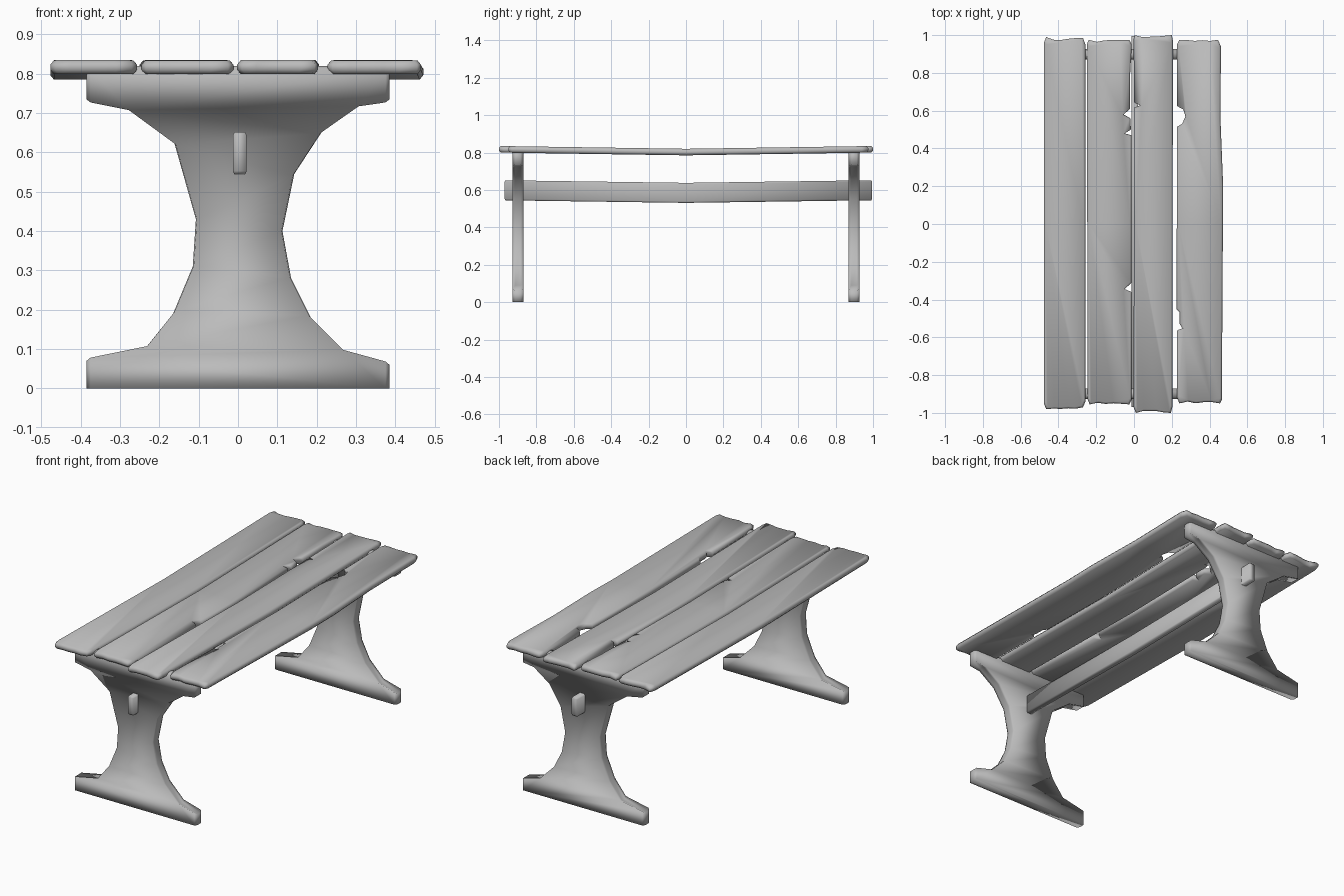
import bpy
import bmesh
import random
from mathutils import Vector

random.seed(4)

cube = bpy.data.objects.get("Cube")
if cube:
    bpy.data.objects.remove(cube, do_unlink=True)

grey = bpy.data.materials.new("weathered grey wood")
grey.use_nodes = True
grey.diffuse_color = (0.5, 0.5, 0.5, 1)
grey.node_tree.nodes["Principled BSDF"].inputs["Base Color"].default_value = (0.5, 0.5, 0.5, 1)


def chamfered_slab(name, outline, start, thick, edge, inset, sag=0, upright=False):
    """Stack an outline into a slab whose two rims are drawn in by inset."""
    xs, ys = zip(*outline)
    cx, cy = (min(xs) + max(xs)) / 2, (min(ys) + max(ys)) / 2
    kx = 1 - 2 * inset / (max(xs) - min(xs))
    ky = 1 - 2 * inset / (max(ys) - min(ys))
    bm = bmesh.new()
    rings = []
    for h, rim in ((0, True), (edge, False), (thick - edge, False), (thick, True)):
        ring = []
        for x, y in outline:
            if rim:
                x = cx + (x - cx) * kx
                if not (upright and y == 0):
                    y = cy + (y - cy) * ky
            point = (x, start + h, y) if upright else (x, y, start + h)
            ring.append(bm.verts.new(point))
        rings.append(ring)
    count = len(outline)
    for low, high in zip(rings, rings[1:]):
        for i in range(count):
            j = (i + 1) % count
            bm.faces.new((low[i], low[j], high[j], high[i]))
    bm.faces.new(rings[0])
    bm.faces.new(rings[-1])
    # Boards bend down towards their middle
    if sag:
        bmesh.ops.bisect_plane(bm, geom=bm.verts[:] + bm.edges[:] + bm.faces[:],
                               plane_co=Vector((0, 0, 0)), plane_no=Vector((0, 1, 0)))
        for v in bm.verts:
            v.co.z -= sag * (1 - abs(v.co.y))
    bmesh.ops.recalc_face_normals(bm, faces=bm.faces[:])
    for face in bm.faces:
        face.smooth = True
    mesh = bpy.data.meshes.new(name)
    bm.to_mesh(mesh)
    bm.free()
    mesh.materials.append(grey)
    obj = bpy.data.objects.new(name, mesh)
    bpy.context.collection.objects.link(obj)
    return obj


def ragged_end(x0, x1, y):
    """Uneven sawn end running from x0 to x1."""
    steps = 5
    return [(x0 + (x1 - x0) * i / steps, y * (1 - random.uniform(0, 0.012)))
            for i in range(1, steps)]


def plank(name, left, right):
    """Left edge runs back to front, right edge front to back."""
    outline = left + ragged_end(left[-1][0], right[0][0], left[-1][1])
    outline += right + ragged_end(right[-1][0], left[0][0], right[-1][1])
    chamfered_slab(name, outline, 0.8, 0.035, 0.011, 0.009, sag=0.015)


# Table top planks, with chips along the edges
plank("plank_far_right",
      [(-0.465, 0.99), (-0.477, 0.96), (-0.477, -0.95), (-0.465, -0.98)],
      [(-0.27, -0.97), (-0.257, -0.94), (-0.257, 0.95), (-0.27, 0.985)])
plank("plank_right",
      [(-0.24, 0.975), (-0.25, 0.95), (-0.245, -0.93), (-0.235, -0.955)],
      [(-0.025, -0.955), (-0.012, -0.93), (-0.012, -0.36), (-0.05, -0.345),
       (-0.012, -0.31), (-0.014, 0.47), (-0.05, 0.48), (-0.016, 0.5),
       (-0.02, 0.56), (-0.055, 0.58), (-0.02, 0.61), (-0.02, 0.8),
       (-0.012, 0.95), (-0.025, 0.975)])
plank("plank_left",
      [(0.003, 1.0), (-0.002, 0.98), (0, 0.645), (0.035, 0.63), (0, 0.615),
       (-0.002, -0.97), (0.01, -1.0)],
      [(0.195, -1.0), (0.203, -0.97), (0.206, 0.97), (0.2, 1.0)])
plank("plank_far_left",
      [(0.24, 0.975), (0.228, 0.95), (0.228, 0.625), (0.26, 0.61), (0.272, 0.57),
       (0.255, 0.53), (0.228, 0.515), (0.225, -0.45), (0.242, -0.47),
       (0.242, -0.53), (0.258, -0.555), (0.228, -0.565), (0.228, -0.92),
       (0.24, -0.95)],
      [(0.455, -0.95), (0.465, -0.93), (0.472, 0.2), (0.458, 0.55),
       (0.46, 0.94), (0.445, 0.975)])

# Trestle legs, waisted between a broad foot and a broad head
leg_outline = [
    (-0.385, 0), (0.385, 0), (0.385, 0.06), (0.275, 0.09), (0.185, 0.18),
    (0.135, 0.28), (0.113, 0.4), (0.143, 0.545), (0.215, 0.655), (0.315, 0.725),
    (0.385, 0.735), (0.385, 0.82), (-0.385, 0.82), (-0.385, 0.735),
    (-0.285, 0.715), (-0.162, 0.625), (-0.107, 0.43), (-0.115, 0.31),
    (-0.165, 0.19), (-0.237, 0.1), (-0.385, 0.07)]
for name, start in (("front_leg", -0.927), ("back_leg", 0.87)):
    chamfered_slab(name, leg_outline, start, 0.057, 0.014, 0.01, upright=True)

# Stretcher beam passing through both legs
beam = [(-0.013, 0.995), (-0.013, -0.97), (0.022, -0.97), (0.022, 0.995)]
chamfered_slab("stretcher_beam", beam, 0.545, 0.107, 0.008, 0.004, sag=0.014)
